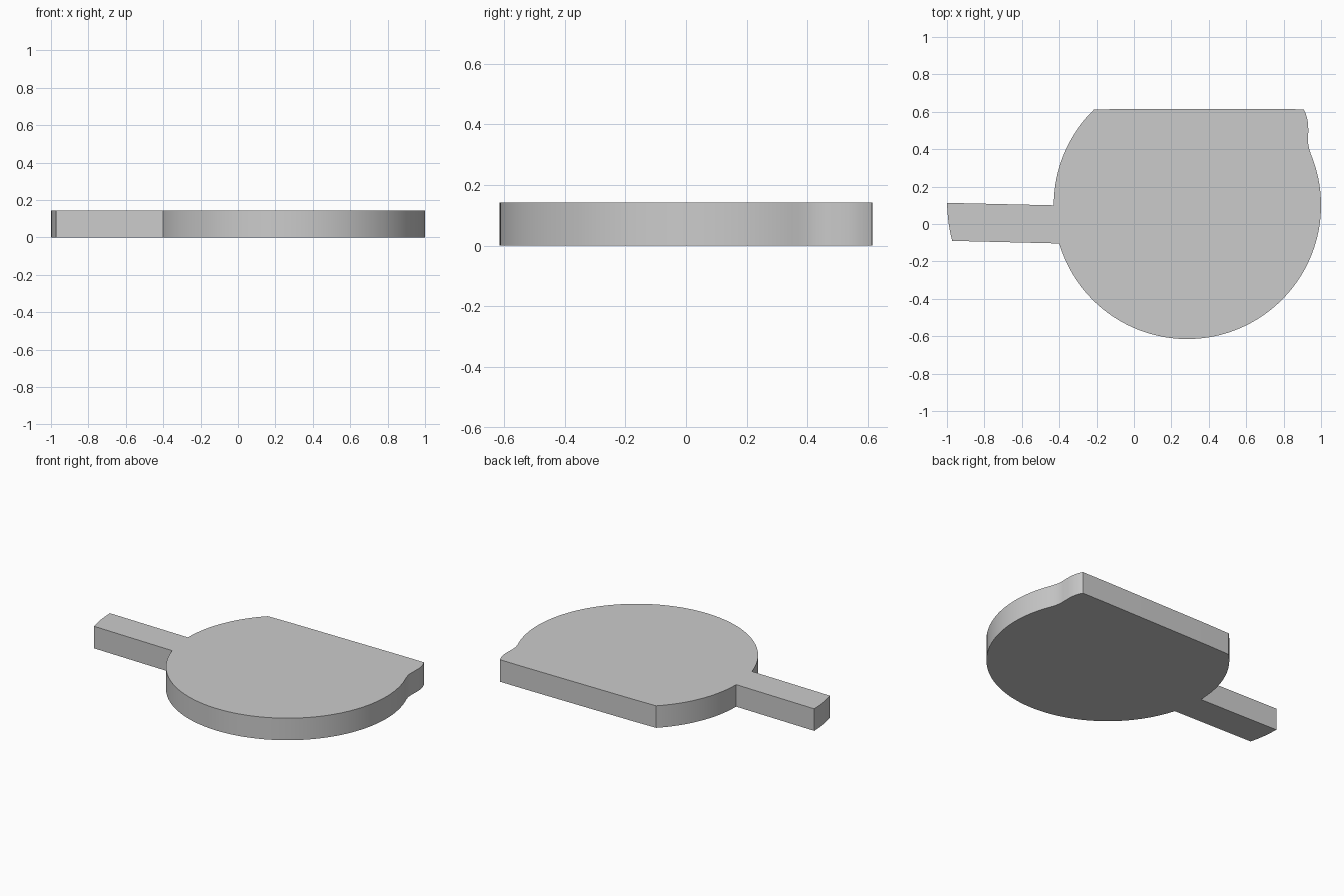
import bpy, bmesh, math

if "Cube" in bpy.data.objects:
    bpy.data.objects.remove(bpy.data.objects["Cube"])

HEIGHT = 0.143
CX, CY, R = 0.285, 0.1, 0.715


def arc(start, end, steps):
    """Points on the disc rim between two angles, in radians."""
    return [(CX + R * math.cos(start + (end - start) * i / steps),
             CY + R * math.sin(start + (end - start) * i / steps))
            for i in range(steps + 1)]


# Rim angles where the disc meets its neighbours
lip_angle = math.asin((0.375 - CY) / R)
flat_angle = math.pi - math.asin((0.612 - CY) / R)
handle_low = math.pi + math.asin((CY + 0.104) / R)

# Outline, counter-clockwise: lip, flat edge, short rim, handle, long rim
lip = [(0.936, 0.405), (0.931, 0.43), (0.931, 0.46), (0.932, 0.50),
       (0.931, 0.535), (0.927, 0.56), (0.919, 0.588), (0.907, 0.613)]
flat_edge = [(0.74, 0.615), (0.35, 0.615), (-0.05, 0.615)]
handle = [(-1.0, 0.113), (-0.997, 0.06), (-0.992, 0.01),
          (-0.984, -0.04), (-0.972, -0.09)]
outline = (lip + flat_edge + arc(flat_angle, math.pi, 20) + handle
           + arc(handle_low, 2 * math.pi + lip_angle, 80))

# Extrude the outline into a flat plate
bm = bmesh.new()
base = bm.faces.new([bm.verts.new((x, y, 0)) for x, y in outline])
top = bmesh.ops.extrude_face_region(bm, geom=[base], use_keep_orig=True)
bmesh.ops.translate(bm, vec=(0, 0, HEIGHT),
                    verts=[g for g in top["geom"]
                           if isinstance(g, bmesh.types.BMVert)])
bmesh.ops.recalc_face_normals(bm, faces=bm.faces[:])
mesh = bpy.data.meshes.new("paddle_plate")
bm.to_mesh(mesh)
bm.free()

plate = bpy.data.objects.new("paddle_plate", mesh)
bpy.context.collection.objects.link(plate)
bpy.context.view_layer.objects.active = plate
plate.select_set(True)
bpy.ops.object.shade_smooth_by_angle(angle=math.radians(30))
